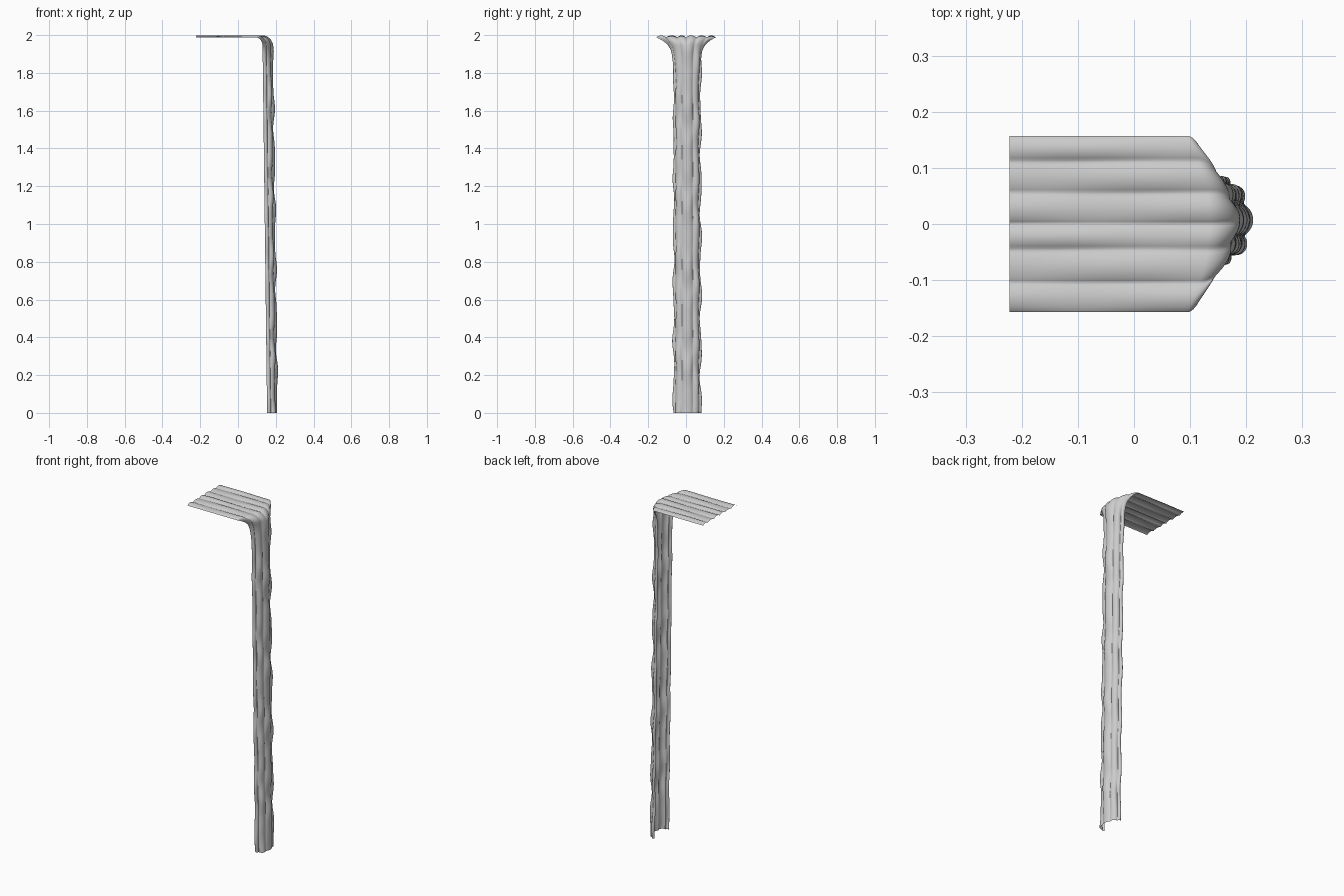
import bpy, bmesh
from math import sin, cos, pi, exp

if "Cube" in bpy.data.objects:
    bpy.data.objects.remove(bpy.data.objects["Cube"])

NT, N_FLAT, N_BEND, N_FALL = 72, 40, 20, 170
FLAT_CREASES = [-1, -0.67, -0.29, 0, 0.35, 0.71, 1]
FALL_CREASES = [-1, -0.72, -0.27, 0.30, 0.74, 1]


def scallop(t, creases):
    # rounded lobes that meet in sharp creases
    for i in range(len(creases) - 1):
        a, b = creases[i], creases[i + 1]
        if t <= b:
            return max(0, sin(pi * (t - a) / (b - a))) ** 0.7, i
    return 0, 0


def flat_z(x, t):
    lobe, i = scallop(t, FLAT_CREASES)
    return 1.987 + lobe * (0.009 + 0.002 * sin(16 * x + 1.9 * i))


def point(row, t):
    a = t * pi / 2
    back = 1 - cos(a)
    bend_x = 0.135 - 0.04 * back           # where the sheet starts to bend
    if row <= N_FLAT:
        x = -0.222 + (bend_x + 0.222) * row / N_FLAT
        return x, 0.157 * t, flat_z(x, t)
    # bend over the lip, then fall
    front_x = 0.176 - 0.046 * back
    rad_x, rad_z = front_x - bend_x, 0.045
    z0 = flat_z(bend_x, t)
    if row <= N_FLAT + N_BEND:
        u = (row - N_FLAT) / N_BEND
        x = bend_x + rad_x * sin(u * pi / 2)
        z = z0 - rad_z * (1 - cos(u * pi / 2))
    else:
        u = (row - N_FLAT - N_BEND) / N_FALL
        z = (z0 - rad_z) * (1 - u)
        x = front_x + 0.024 * u
    drop = z0 - z
    k = 1 - exp(-drop / 0.04)              # 0 on the lip, 1 in the fall
    w = 0.157 + (0.066 - 0.157) * k
    y = w * (t * (1 - k) + sin(a) * k) + 0.006 * k
    # vertical lobes swelling and thinning down the fall
    lobe, i = scallop(t, FALL_CREASES)
    swell = 0.010 + 0.004 * sin(22 * z + 1.7 * i) + 0.002 * sin(37 * z + 2.6 * i)
    x += k * lobe * swell * cos(a)
    y += k * lobe * swell * sin(a) * 0.8
    y += k * 0.003 * t * sin(21 * z + 0.8 * t)
    return x, y, z


# one continuous open sheet of water
bm = bmesh.new()
rows = []
for r in range(N_FLAT + N_BEND + N_FALL + 1):
    rows.append([bm.verts.new(point(r, -1 + 2 * j / NT)) for j in range(NT + 1)])
for lo, hi in zip(rows, rows[1:]):
    for j in range(NT):
        bm.faces.new((lo[j], hi[j], hi[j + 1], lo[j + 1]))
bm.normal_update()
for f in bm.faces:
    f.smooth = True
mesh = bpy.data.meshes.new("waterfall_sheet")
bm.to_mesh(mesh)
bm.free()
sheet = bpy.data.objects.new("waterfall_sheet", mesh)
bpy.context.collection.objects.link(sheet)
